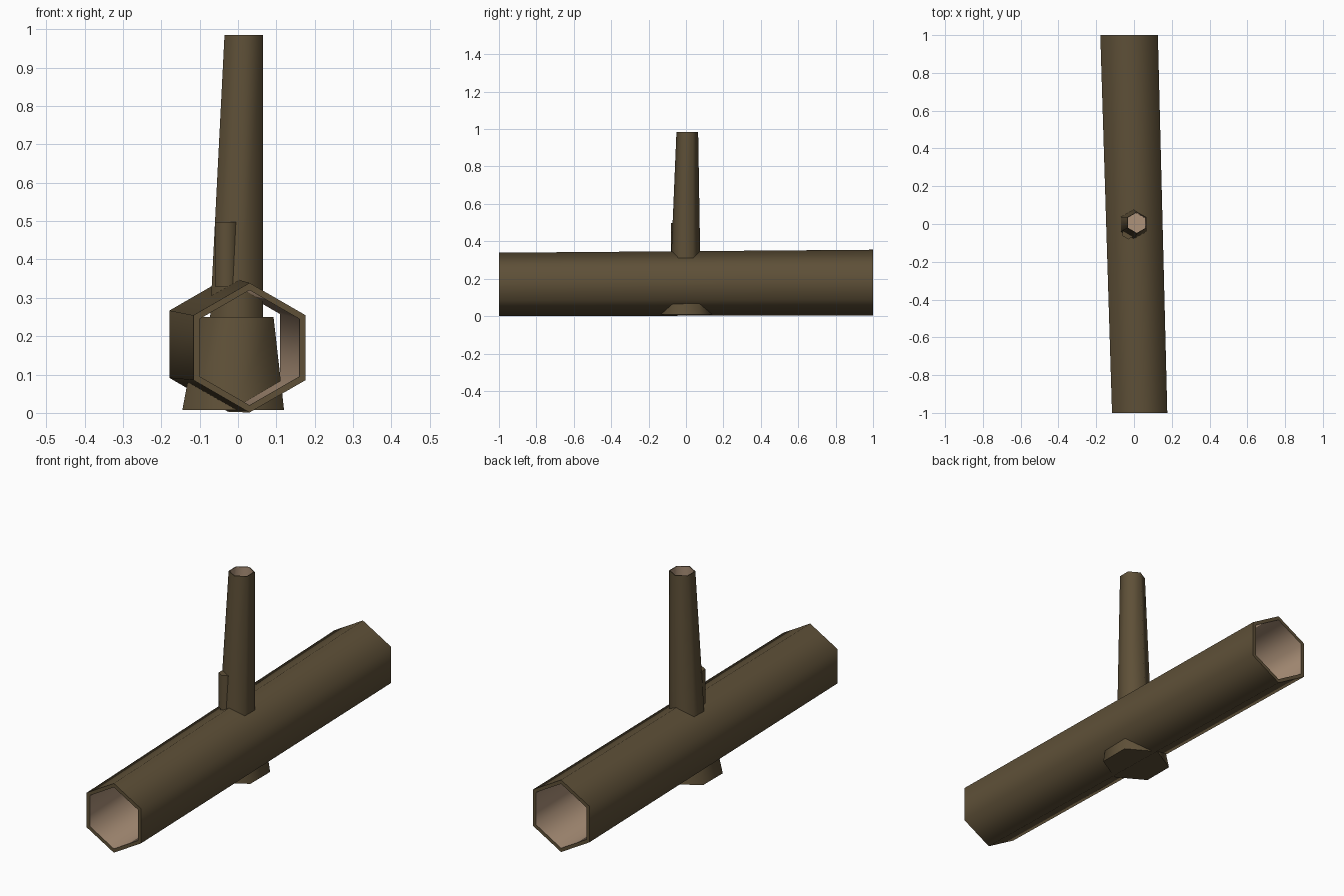
import bpy, bmesh, math

if "Cube" in bpy.data.objects:
    bpy.data.objects.remove(bpy.data.objects["Cube"])


def material(name, color):
    m = bpy.data.materials.new(name)
    m.diffuse_color = (*color, 1)
    m.use_nodes = True
    m.node_tree.nodes["Principled BSDF"].inputs["Base Color"].default_value = m.diffuse_color
    return m


BARK = material("bark brown", (0.112, 0.08, 0.039))
WOOD = material("pale inner wood", (0.42, 0.29, 0.195))


def hexagon(bm, center, radius, along_y):
    """Six-sided ring with one corner pointing up (or to +y for upright parts)."""
    cx, cy, cz = center
    ring = []
    for i in range(6):
        a = math.radians(90 + 60 * i)
        u, v = radius * math.cos(a), radius * math.sin(a)
        ring.append(bm.verts.new((cx + u, cy, cz + v) if along_y else (cx + u, cy + v, cz)))
    return ring


def hex_part(name, rings, along_y=False, inner=(), closed=False):
    """Skin a chain of (center, radius) rings; the spans in `inner` are pale wood."""
    bm = bmesh.new()
    loops = [hexagon(bm, c, r, along_y) for c, r in rings]
    pairs = list(zip(loops, loops[1:]))
    if closed:
        pairs.append((loops[-1], loops[0]))
    for n, (a, b) in enumerate(pairs):
        for i in range(6):
            j = (i + 1) % 6
            f = bm.faces.new((a[i], a[j], b[j], b[i]))
            f.material_index = 1 if n in inner else 0
    if not closed:
        bm.faces.new(loops[0])
        floor = bm.faces.new(loops[-1])
        floor.material_index = 1 if inner else 0
    bmesh.ops.recalc_face_normals(bm, faces=bm.faces)
    mesh = bpy.data.meshes.new(name)
    bm.to_mesh(mesh)
    bm.free()
    mesh.materials.append(BARK)
    mesh.materials.append(WOOD)
    ob = bpy.data.objects.new(name, mesh)
    bpy.context.collection.objects.link(ob)
    bpy.ops.object.select_all(action='DESELECT')
    ob.select_set(True)
    bpy.context.view_layer.objects.active = ob
    bpy.ops.object.shade_smooth_by_angle(angle=math.radians(70))
    return ob


# Hollow log, open at both ends
front, back = (0.03, -1, 0.17), (-0.026, 1, 0.179)
hex_part("hollow_log", [(front, 0.169), (back, 0.176), (back, 0.157), (front, 0.15)],
         along_y=True, inner=(2,), closed=True)

# Upright branch with a hollow tip
tip = (0.015, 0.007, 0.985)
hex_part("upright_branch", [((-0.005, -0.003, 0.2), 0.081), (tip, 0.058), (tip, 0.054),
                            ((0.004, 0.001, 0.6), 0.062)], inner=(2,))

# Small twig stub on the branch corner
hex_part("twig_stub", [((-0.03, -0.046, 0.33), 0.035), ((-0.03, -0.046, 0.498), 0.035)])

# Tapered stump under the log
hex_part("lower_stump", [((-0.0125, 0, 0.008), 0.153), ((-0.0035, 0, 0.25), 0.111)])
